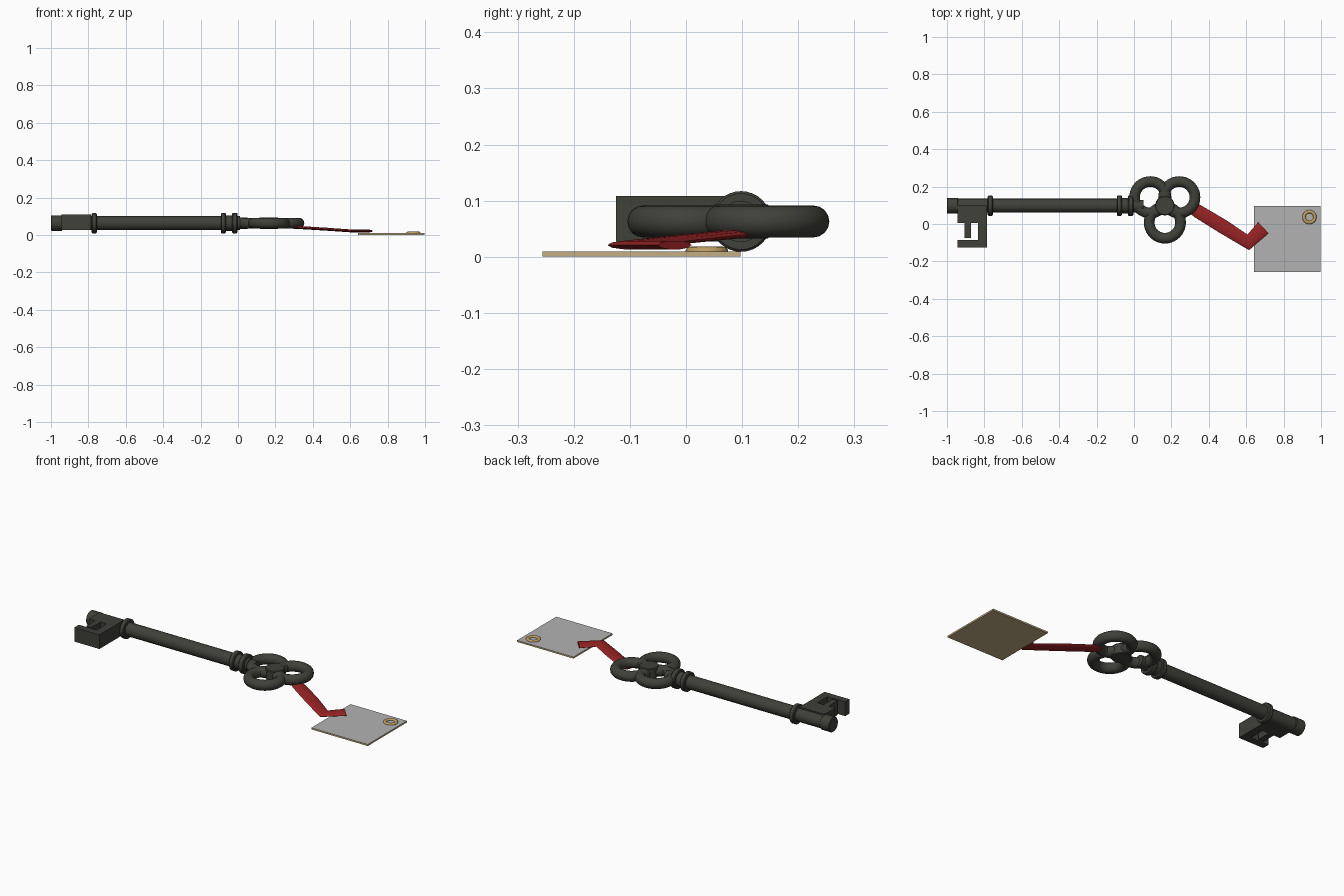
import bpy, bmesh, math
from mathutils import Vector, Matrix

cube = bpy.data.objects.get("Cube")
if cube:
    bpy.data.objects.remove(cube, do_unlink=True)


def material(name, rgb):
    m = bpy.data.materials.new(name)
    m.use_nodes = True
    m.diffuse_color = (*rgb, 1)
    bsdf = m.node_tree.nodes["Principled BSDF"]
    bsdf.inputs["Base Color"].default_value = (*rgb, 1)
    bsdf.inputs["Roughness"].default_value = 0.7
    return m


iron = material("dark iron", (0.05, 0.052, 0.042))
red = material("red ribbon", (0.32, 0.017, 0.018))
card = material("tan card", (0.55, 0.42, 0.23))
paper = material("grey paper", (0.45, 0.45, 0.45))
brass = material("brass", (0.52, 0.34, 0.12))


def finish(name, bm, mats, smooth=True):
    bmesh.ops.recalc_face_normals(bm, faces=bm.faces)
    me = bpy.data.meshes.new(name)
    bm.to_mesh(me)
    bm.free()
    for m in mats:
        me.materials.append(m)
    ob = bpy.data.objects.new(name, me)
    bpy.context.collection.objects.link(ob)
    if smooth:
        bpy.ops.object.select_all(action="DESELECT")
        ob.select_set(True)
        bpy.context.view_layer.objects.active = ob
        bpy.ops.object.shade_smooth_by_angle(angle=math.radians(35))
    return ob


def lathe(name, profile, place, mat, steps=32, closed=False):
    """Spin (radius, height) points round z, then place the result."""
    bm = bmesh.new()
    vs = [bm.verts.new((r, 0, h)) for r, h in profile]
    es = [bm.edges.new(p) for p in zip(vs, vs[1:])]
    if closed:
        es.append(bm.edges.new((vs[-1], vs[0])))
    bmesh.ops.spin(bm, geom=vs + es, axis=(0, 0, 1), cent=(0, 0, 0),
                   angle=math.tau, steps=steps, use_merge=True)
    bmesh.ops.remove_doubles(bm, verts=bm.verts, dist=1e-5)
    bm.transform(place)
    return finish(name, bm, [mat])


def ring(name, centre, major, minor, height, mat):
    prof = [(major + minor * math.cos(a), height * math.sin(a))
            for a in (math.tau * i / 16 for i in range(16))]
    return lathe(name, prof, Matrix.Translation(centre), mat, 40, True)


# Shaft with its tip, collars and neck, turned round the x direction
AXIS_Y, AXIS_Z = 0.098, 0.063
along_x = Matrix.Translation((0, AXIS_Y, AXIS_Z)) @ Matrix.Rotation(math.pi / 2, 4, "Y")


def rod(name, x0, x1, r, bevel=0.0):
    prof = [(0, x0), (r - bevel, x0)]
    if bevel:
        prof += [(r, x0 + bevel), (r, x1 - bevel)]
    else:
        prof += [(r, x0)]
    prof += [(r - bevel, x1), (0, x1)]
    return lathe(name, prof, along_x, mat=iron)


rod("shaft", -0.99, 0.01, 0.037)
rod("shaft_tip", -1.0, -0.94, 0.042, 0.003)
rod("bit_collar", -0.782, -0.755, 0.054, 0.004)
rod("outer_collar", -0.092, -0.065, 0.054, 0.004)
rod("collar_sleeve", -0.07, -0.025, 0.041)
rod("inner_collar", -0.032, -0.003, 0.054, 0.004)
rod("neck", -0.01, 0.05, 0.03)

# Key bit cut from one stepped outline
outline = [(-0.945, 0.1), (-0.945, 0.005), (-0.905, 0.005), (-0.905, -0.075),
           (-0.872, -0.075), (-0.872, 0.005), (-0.833, 0.005), (-0.833, -0.085),
           (-0.945, -0.085), (-0.945, -0.125), (-0.787, -0.125), (-0.787, 0.1)]
bm = bmesh.new()
face = bm.faces.new([bm.verts.new((x, y, 0.027)) for x, y in outline])
ext = bmesh.ops.extrude_face_region(bm, geom=[face])
bmesh.ops.translate(bm, vec=(0, 0, 0.081),
                    verts=[g for g in ext["geom"] if isinstance(g, bmesh.types.BMVert)])
finish("key_bit", bm, [iron], smooth=False)

# Trefoil bow: three rings round a central boss
hub = Vector((0.165, 0.098, AXIS_Z))
for name, x, y in (("right_bow_ring", 0.087, 0.143), ("left_bow_ring", 0.242, 0.143),
                   ("front_bow_ring", 0.165, 0.008)):
    ring(name, (x, y, AXIS_Z), 0.084, 0.0285, 0.0285, iron)
lathe("bow_boss", [(0, -0.03), (0.048, -0.03), (0.052, -0.026),
                   (0.052, 0.026), (0.048, 0.03), (0, 0.03)],
      Matrix.Translation(hub), iron)

# Folded ribbon: a flattened section swept along (centre, half-width) stations
stations = [((0.295, 0.098, 0.041), (0.014, 0.024)),
            ((0.338, 0.07, 0.039), (0.018, 0.031)),
            ((0.47, -0.01, 0.031), (0.019, 0.033)),
            ((0.611, -0.098, 0.021), (-0.004, 0.042)),
            ((0.692, -0.02, 0.021), (-0.028, 0.03))]
bm = bmesh.new()
loops = []
for c, (wx, wy) in stations:
    loops.append([bm.verts.new(Vector(c) + Vector((wx * math.cos(a), wy * math.cos(a),
                                                   0.008 * math.sin(a))))
                  for a in (math.tau * i / 10 for i in range(10))])
for a, b in zip(loops, loops[1:]):
    for i in range(10):
        j = (i + 1) % 10
        bm.faces.new((a[i], a[j], b[j], b[i]))
bm.faces.new(loops[0])
bm.faces.new(loops[-1])
finish("ribbon", bm, [red])

# Tag: tan card with a grey paper top
bm = bmesh.new()
bmesh.ops.create_cube(bm, size=1, matrix=Matrix.Translation((0.82, -0.079, 0.005))
                      @ Matrix.Diagonal((0.356, 0.353, 0.009, 1)))
bm.normal_update()
for f in bm.faces:
    f.material_index = 1 if f.normal.z > 0.5 else 0
finish("tag", bm, [card, paper], smooth=False)

# Brass eyelet in the tag corner
ring("tag_eyelet", (0.938, 0.037, 0.01), 0.029, 0.009, 0.008, brass)
